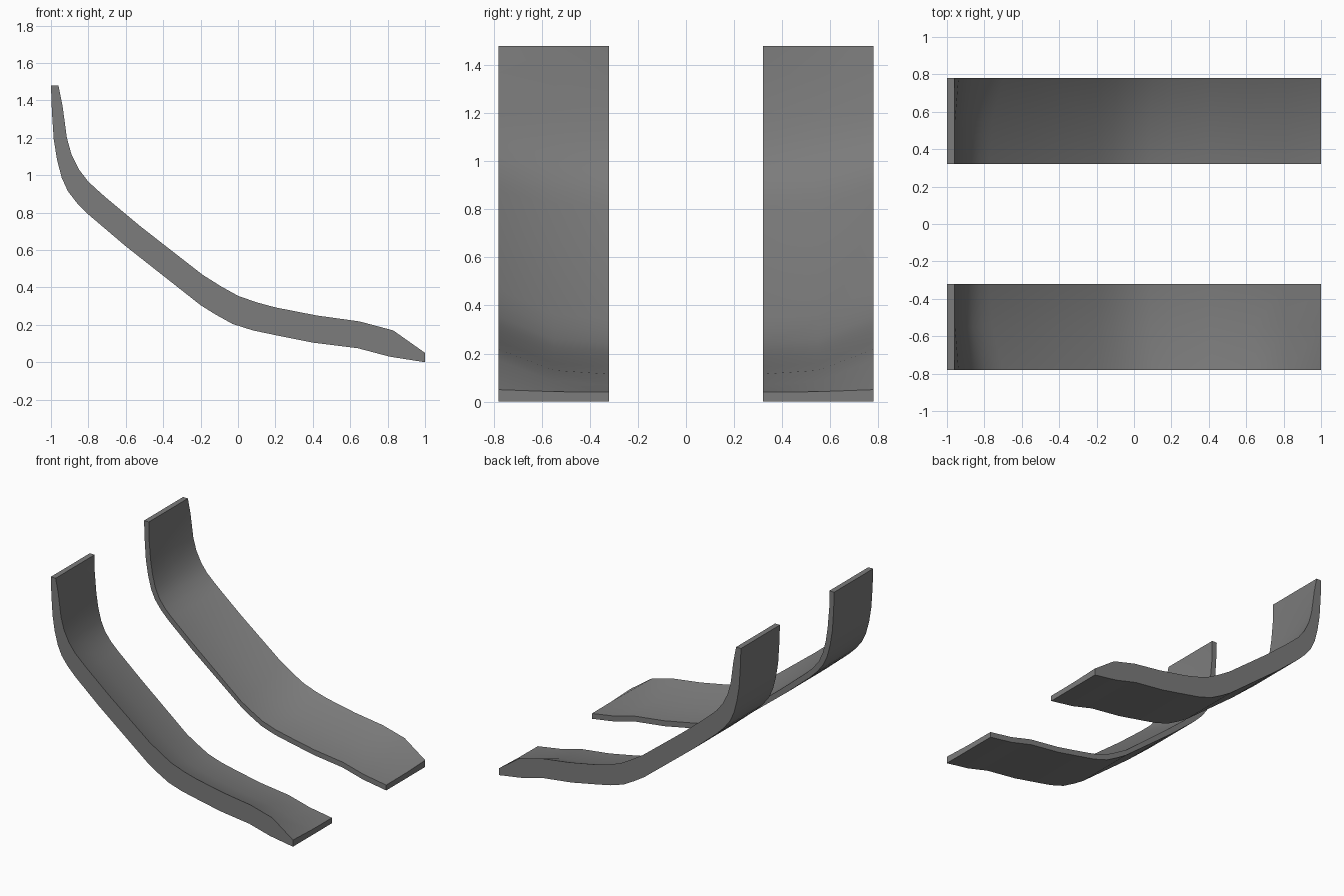
import bpy
import bmesh
import math
from mathutils import Vector

cube = bpy.data.objects.get("Cube")
if cube:
    bpy.data.objects.remove(cube, do_unlink=True)

# Single grey finish
grey = bpy.data.materials.new("mid_grey")
grey.use_nodes = True
colour = (0.2, 0.2, 0.2, 1)
grey.diffuse_color = colour
shader = grey.node_tree.nodes["Principled BSDF"]
shader.inputs["Base Color"].default_value = colour
shader.inputs["Roughness"].default_value = 0.6

# Side profile stations: underside x, z, then outer rim x, z
PROFILE = [
    (-1, 1.48, -.96, 1.48), (-.995, 1.34, -.938, 1.37),
    (-.985, 1.19, -.915, 1.2), (-.967, 1.08, -.89, 1.11),
    (-.942, .985, -.85, 1.03), (-.91, .915, -.8, .965),
    (-.86, .85, -.74, .91), (-.8, .79, -.7, .875),
    (-.6, .62, -.52, .725), (-.2, .305, -.19, .468),
    (-.12, .255, -.09, .405), (-.03, .205, 0, .355),
    (.08, .17, .1, .32), (.2, .145, .2, .293),
    (.4, .105, .42, .25), (.64, .075, .65, .218),
    (.81, .03, .83, .17), (1, 0, 1, .05),
]
INNER_Y, MIDDLE_Y, OUTER_Y = 0.32, 0.55, 0.78
THIN = 0.04       # thickness along the inner edge
MIDDLE_RISE = 0.15  # share of the rim height reached at mid width


def make_runner(name, side):
    """Loft a curved strip, thin on its inner edge and thick on its outer rim."""
    bm = bmesh.new()

    def vert(point, y):
        return bm.verts.new((point.x, side * y, point.y))

    rings = []
    for x, z, rim_x, rim_z in PROFILE:
        under, rim = Vector((x, z)), Vector((rim_x, rim_z))
        inner = under + (rim - under).normalized() * THIN
        middle = inner.lerp(rim, MIDDLE_RISE)
        rings.append([
            vert(under, INNER_Y), vert(under, MIDDLE_Y), vert(under, OUTER_Y),
            vert(rim, OUTER_Y), vert(middle, MIDDLE_Y), vert(inner, INNER_Y),
        ])

    # Skin between neighbouring cross-sections
    for a, b in zip(rings, rings[1:]):
        for i in range(len(a)):
            j = (i + 1) % len(a)
            bm.faces.new((a[i], a[j], b[j], b[i]))

    # End caps
    for ring in (rings[0], rings[-1]):
        bm.faces.new((ring[0], ring[1], ring[4], ring[5]))
        bm.faces.new((ring[1], ring[2], ring[3], ring[4]))
    bmesh.ops.recalc_face_normals(bm, faces=bm.faces[:])

    mesh = bpy.data.meshes.new(name)
    bm.to_mesh(mesh)
    bm.free()
    mesh.materials.append(grey)
    runner = bpy.data.objects.new(name, mesh)
    bpy.context.collection.objects.link(runner)
    bpy.ops.object.select_all(action='DESELECT')
    runner.select_set(True)
    bpy.context.view_layer.objects.active = runner
    bpy.ops.object.shade_smooth_by_angle(angle=math.radians(32))


# Mirrored pair
make_runner("front_runner", -1)
make_runner("back_runner", 1)
